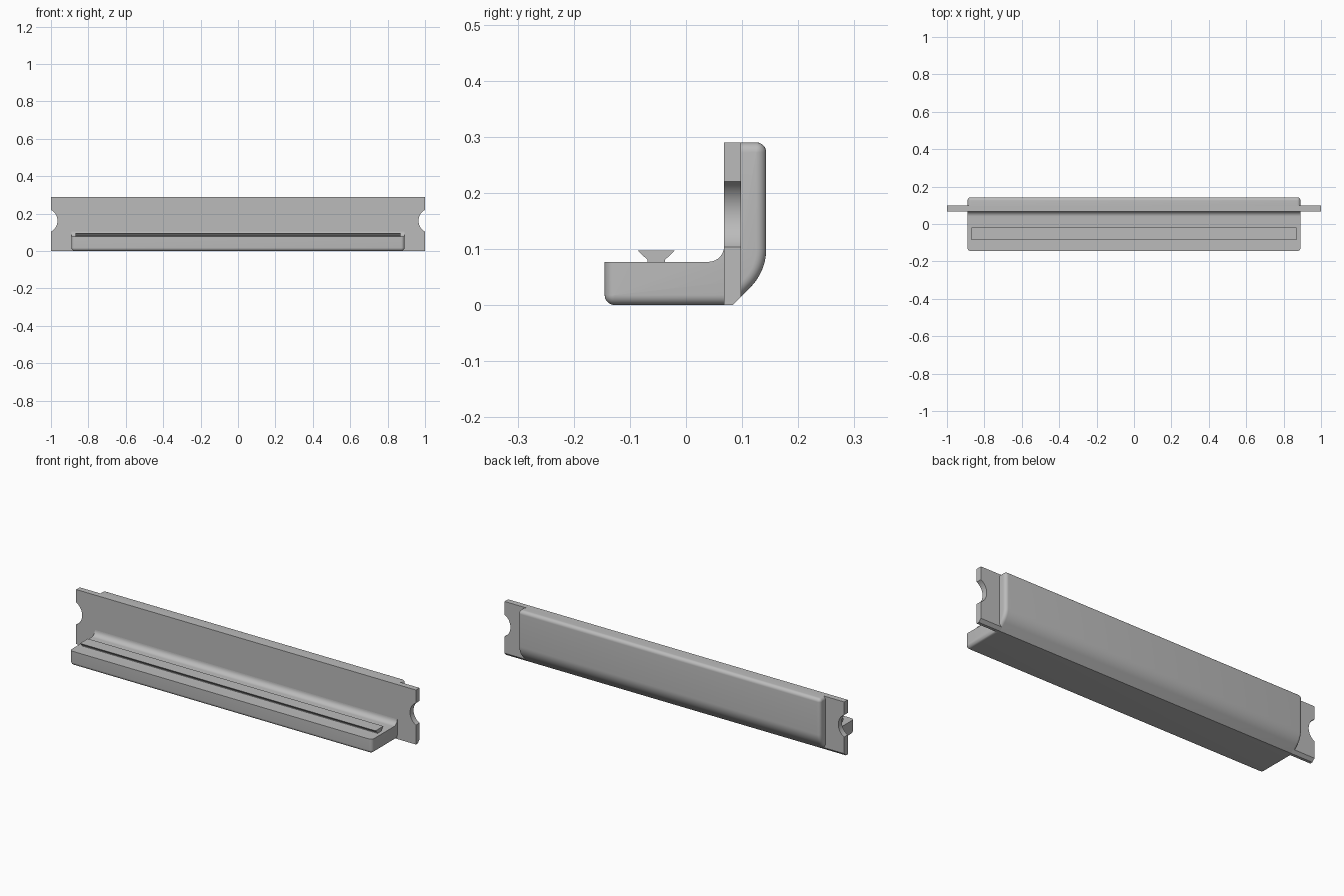
import bpy
import bmesh
from math import sin, cos, pi, radians, sqrt

cube = bpy.data.objects.get("Cube")
if cube:
    bpy.data.objects.remove(cube)

grey = bpy.data.materials.new("plain_grey")
grey.use_nodes = True
colour = (0.5, 0.5, 0.5, 1)
grey.diffuse_color = colour
grey.node_tree.nodes["Principled BSDF"].inputs["Base Color"].default_value = colour


def arc(cx, cy, r, start, end, steps=8):
    angles = [radians(start + (end - start) * i / steps) for i in range(steps + 1)]
    return [(cx + r * cos(a), cy + r * sin(a)) for a in angles]


def loft(name, rings):
    """Skin matching rings of points and cap both ends."""
    bm = bmesh.new()
    loops = [[bm.verts.new(p) for p in ring] for ring in rings]
    for a, b in zip(loops, loops[1:]):
        for i in range(len(a)):
            j = (i + 1) % len(a)
            bm.faces.new((a[i], a[j], b[j], b[i]))
    bm.faces.new(loops[0])
    bm.faces.new(loops[-1])
    bmesh.ops.recalc_face_normals(bm, faces=bm.faces)
    mesh = bpy.data.meshes.new(name)
    bm.to_mesh(mesh)
    bm.free()
    obj = bpy.data.objects.new(name, mesh)
    bpy.context.collection.objects.link(obj)
    mesh.materials.append(grey)
    bpy.ops.object.select_all(action="DESELECT")
    bpy.context.view_layer.objects.active = obj
    obj.select_set(True)
    bpy.ops.object.shade_smooth_by_angle(angle=radians(30))
    return obj


HEIGHT, FRONT, BACK = 0.29, -0.145, 0.143
PLATE_FRONT, PLATE_BACK = 0.068, 0.098
HALF_BODY, EDGE = 0.89, 0.018
HEEL, BEND = 0.083, 0.0966


# L-shaped body: the outer outline shrinks towards each end to round it
def body_profile(d):
    r = max(EDGE - d, 0.0005)
    outline = [(FRONT + d, 0.077)]
    outline += arc(FRONT + EDGE, EDGE, r, 180, 270)
    outline += [(HEEL - d * (sqrt(2) - 1), d)]
    outline += arc(BACK - BEND, 0.10, BEND - d, -45, 0, 12)
    outline += arc(BACK - EDGE, HEIGHT - EDGE, r, 0, 90)
    outline += [(PLATE_BACK - 0.001, HEIGHT - d), (PLATE_BACK - 0.001, 0.105)]
    outline += arc(0.04, 0.105, 0.028, 0, -90)
    return outline


turns = [i * pi / 12 for i in range(7)]
right_end = [(HALF_BODY - EDGE + EDGE * sin(t), EDGE * (1 - cos(t))) for t in turns]
stations = [(-x, d) for x, d in reversed(right_end)] + right_end
loft("angled_body", [[(x, y, z) for y, z in body_profile(d)] for x, d in stations])

# Long upright plate with a round notch in each end and a chamfered heel
notch = arc(1.031, 0.162, 0.066, 242, 118, 20)
right_side = [(1, 0)] + notch + [(1, HEIGHT)]
outline = right_side + [(-x, z) for x, z in reversed(right_side)]
loft("notched_plate", [[(x, y, max(z, low)) for x, z in outline]
                       for y, low in ((PLATE_FRONT, 0), (HEEL, 0),
                                      (PLATE_BACK, PLATE_BACK - HEEL))])

# Dovetail rail on the foot
half_rail = [(0.016, 0.07), (0.016, 0.081), (0.033, 0.097)]
rail = half_rail + [(-y, z) for y, z in reversed(half_rail)]
loft("dovetail_rail", [[(x, y - 0.053, z) for y, z in rail] for x in (-0.87, 0.87)])
